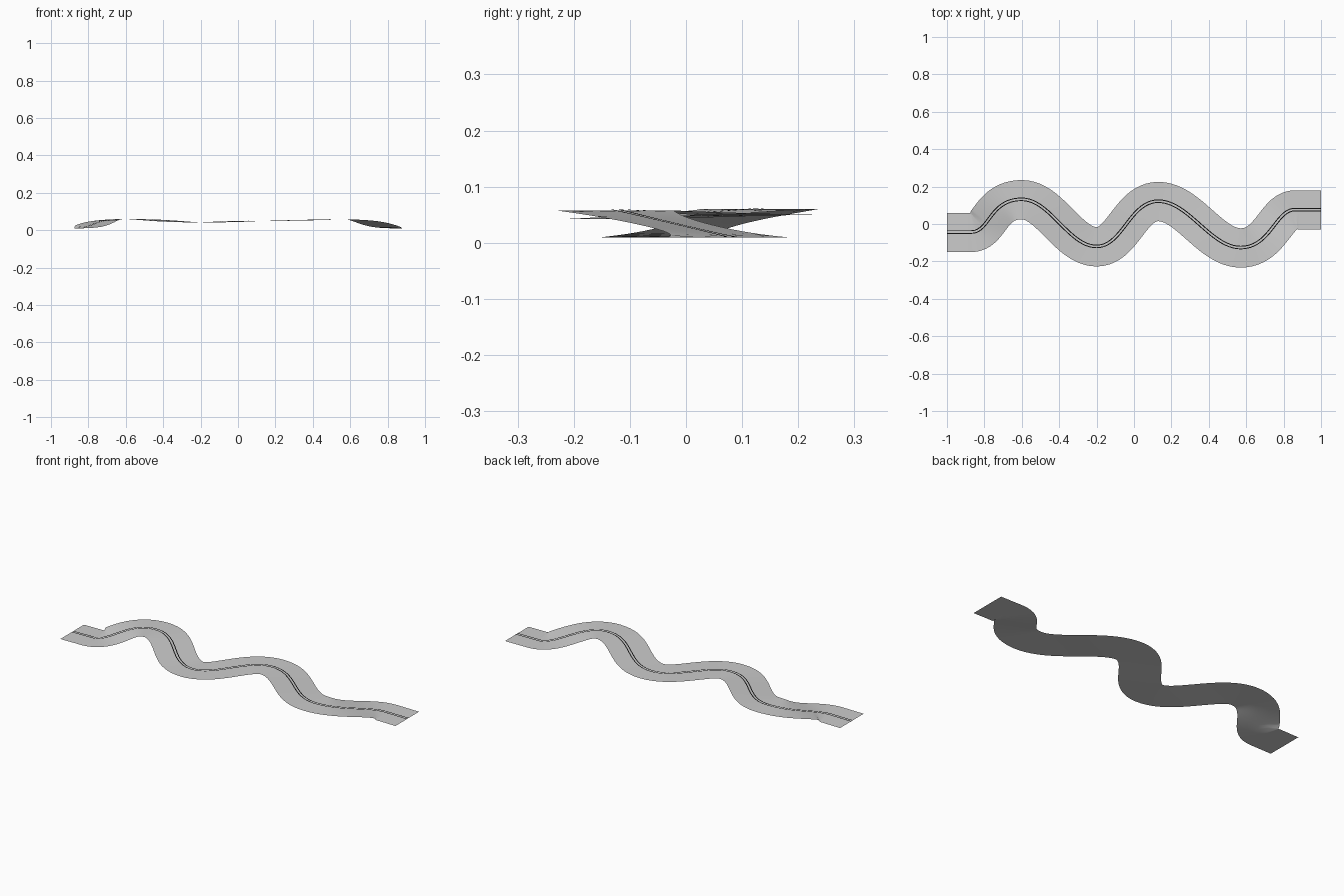
import bpy
from mathutils import Vector
from mathutils.geometry import interpolate_bezier

if "Cube" in bpy.data.objects:
    bpy.data.objects.remove(bpy.data.objects["Cube"], do_unlink=True)


def material(name, rgb):
    m = bpy.data.materials.new(name)
    m.use_nodes = True
    m.diffuse_color = (*rgb, 1)
    m.node_tree.nodes["Principled BSDF"].inputs["Base Color"].default_value = (*rgb, 1)
    return m


# Centre line knots: position, then handle length before and after (all run along x)
KNOTS = [
    ((-1.0, -0.045, 0.009), 0.04, 0.04),
    ((-0.87, -0.045, 0.010), 0.04, 0.10),
    ((-0.60, 0.13, 0.060), 0.17, 0.15),
    ((-0.20, -0.122, 0.042), 0.15, 0.14),
    ((0.13, 0.12, 0.050), 0.15, 0.16),
    ((0.30, 0.068, 0.061), None, None),
    ((0.57, -0.128, 0.058), 0.16, 0.16),
    ((0.86, 0.075, 0.010), 0.10, 0.04),
    ((1.0, 0.075, 0.009), 0.04, 0.04),
]
BENDS = [k for k in KNOTS if k[1] is not None]


def centre_line(steps=24):
    path = []
    for (a, _, ha), (b, hb, _) in zip(BENDS, BENDS[1:]):
        a, b = Vector(a), Vector(b)
        path += interpolate_bezier(a, a + Vector((ha, 0, 0)),
                                   b - Vector((hb, 0, 0)), b, steps)[:-1]
    return path + [Vector(BENDS[-1][0])]


PATH = centre_line()


def offset_line(offset, lift):
    """Line beside the centre line, held still where a tight bend would fold it."""
    pts = []
    for i, p in enumerate(PATH):
        t = PATH[min(i + 1, len(PATH) - 1)] - PATH[max(i - 1, 0)]
        t.z = 0
        t.normalize()
        q = p + Vector((-t.y, t.x, 0)) * offset + Vector((0, 0, lift))
        if pts and (q - pts[-1]).dot(t) < 0:
            q = pts[-1].copy()
        pts.append(q)
    return pts


def ribbon(name, offsets, lift, mat):
    lines = [offset_line(o, lift) for o in offsets]
    n = len(PATH)
    verts = [p for line in lines for p in line]
    faces = [(r * n + i, r * n + i + 1, (r + 1) * n + i + 1, (r + 1) * n + i)
             for r in range(len(lines) - 1) for i in range(n - 1)]
    me = bpy.data.meshes.new(name)
    me.from_pydata(verts, [], faces)
    me.validate()
    me.materials.append(mat)
    ob = bpy.data.objects.new(name, me)
    bpy.context.collection.objects.link(ob)
    for f in me.polygons:
        f.use_smooth = True
    return ob


# Road surface
HALF = 0.105
ribbon("road_surface", [-HALF, -HALF / 2, 0, HALF / 2, HALF], 0,
       material("light grey", (0.6, 0.6, 0.6)))

# Twin centre stripes
black = material("black", (0.005, 0.005, 0.005))
for side, name in ((-1, "right_stripe"), (1, "left_stripe")):
    mid = side * 0.007 + 0.002
    ribbon(name, [mid - 0.0025, mid + 0.0025], 0.0015, black)
